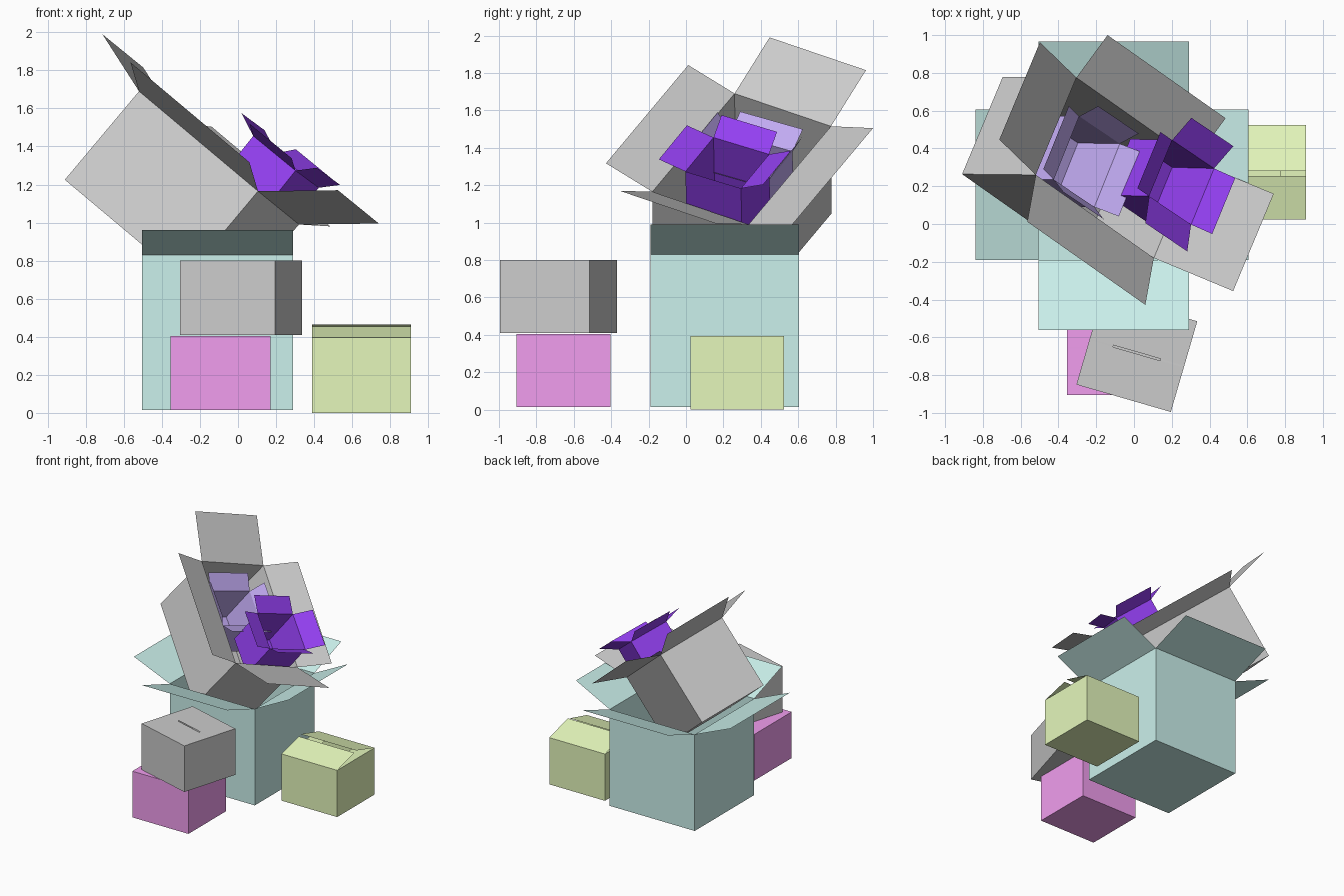
import bpy, bmesh
from mathutils import Vector

if "Cube" in bpy.data.objects:
    bpy.data.objects.remove(bpy.data.objects["Cube"])


def paint(obj, color):
    if color:
        mat = bpy.data.materials.new(obj.name + "_paint")
        mat.diffuse_color = (*color, 1)
        mat.use_nodes = True
        mat.node_tree.nodes["Principled BSDF"].inputs["Base Color"].default_value = mat.diffuse_color
        obj.data.materials.append(mat)


def carton(name, a, u, v, down, flaps, color=None):
    """Thin-walled box: rim corner a, rim edges u and v, wall vector down,
    flap offsets for the edges -v, +u, +v, -u."""
    a, u, v, down = map(Vector, (a, u, v, down))
    bm = bmesh.new()
    rim_co = [a, a + u, a + u + v, a + v]
    rim = [bm.verts.new(p) for p in rim_co]
    base = [bm.verts.new(p + down) for p in rim_co]
    bm.faces.new(base[::-1])
    for i in range(4):
        j = (i + 1) % 4
        bm.faces.new((base[i], base[j], rim[j], rim[i]))
        # flap hinged on this rim edge
        off = Vector(flaps[i])
        p, q = rim_co[i], rim_co[j]
        bm.faces.new([bm.verts.new(c) for c in (p + off, q + off, q, p)])
    me = bpy.data.meshes.new(name)
    bm.to_mesh(me)
    bm.free()
    obj = bpy.data.objects.new(name, me)
    bpy.context.collection.objects.link(obj)
    paint(obj, color)


def closed_carton(name, a, u, v, height, color=None):
    """Shut box: long flaps nearly meet, short flaps tucked just under."""
    u, v = Vector(u), Vector(v)
    tuck = Vector((0, 0, -0.004))
    carton(name, a, u, v, (0, 0, -height),
           [v * 0.49, -u * 0.25 + tuck, v * -0.49, u * 0.25 + tuck], color)


TEAL = (0.60, 0.88, 0.84)
MAGENTA = (0.88, 0.34, 0.86)
LIME = (0.78, 0.93, 0.50)
VIOLET = (0.29, 0.05, 0.87)
LILAC = (0.53, 0.40, 0.88)

# big upright box with four spread flaps
carton("large_box", (-0.505, -0.19, 0.83), (0.795, 0, 0), (0, 0.795, 0), (0, 0, -0.815),
       [(0, -0.37, 0.13), (0.315, 0, 0.16), (0, 0.36, 0.13), (-0.335, 0, 0.14)], TEAL)

# stacked closed boxes in front
closed_carton("lower_small_box", (-0.355, -0.905, 0.405), (0.525, 0, 0), (0, 0.5, 0), 0.39, MAGENTA)
closed_carton("upper_small_box", (-0.305, -0.85, 0.80), (0.5, -0.145, 0), (0.14, 0.48, 0), 0.39)

# half-shut box at the side
carton("side_box", (0.39, 0.025, 0.395), (0.52, 0, 0), (0, 0.5, 0), (0, 0, -0.395),
       [(0, 0.23, 0.06), (-0.135, 0, -0.004), (0, -0.245, 0.07), (0.135, 0, -0.004)], LIME)

# tilted open box lodged in the large box
carton("tilted_box", (-0.52, 0.26, 1.69), (0.625, -0.44, -0.525), (0.215, 0.515, -0.175),
       (-0.39, 0.004, -0.465),
       [(-0.045, -0.248, 0.152), (0.42, -0.175, 0.005),
        (0.165, 0.225, -0.01), (-0.193, 0.187, 0.30)])

# two small open boxes inside the tilted box
carton("violet_box", (0.08, 0.147, 1.455), (0.222, -0.15, -0.182), (0.122, 0.297, -0.09),
       (-0.222, 0.006, -0.278),
       [(-0.02, -0.142, 0.065), (0.112, -0.05, 0.015),
        (0.102, 0.118, 0.02), (-0.062, 0.043, 0.12)], VIOLET)
carton("lilac_box", (-0.425, 0.235, 1.475), (0.215, -0.145, -0.178), (0.135, 0.335, -0.095),
       (-0.222, 0.004, -0.278),
       [(0.05, -0.065, 0.115), (0.13, -0.05, 0.0),
        (0.10, 0.054, 0.08), (-0.055, 0.055, 0.119)], LILAC)
